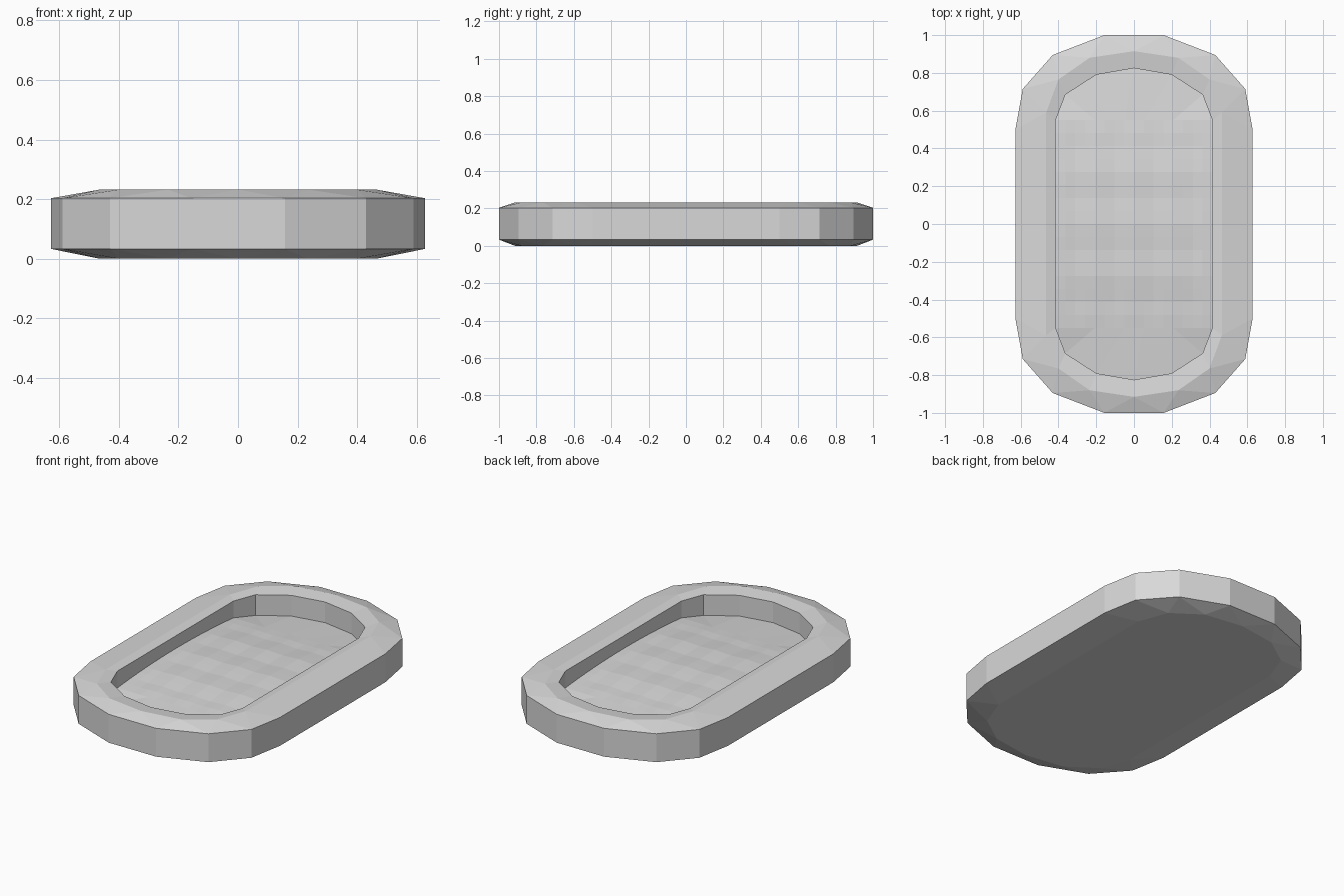
import bpy, bmesh
from math import cos, pi, atan2

cube = bpy.data.objects.get("Cube")
if cube:
    bpy.data.objects.remove(cube, do_unlink=True)

grey = bpy.data.materials.new("light grey")
grey.use_nodes = True
COLOUR = (0.69, 0.69, 0.69, 1)
grey.diffuse_color = COLOUR
grey.node_tree.nodes["Principled BSDF"].inputs["Base Color"].default_value = COLOUR


def outline(quarter):
    """Mirror a quarter outline into a full loop, ordered by angle."""
    points = {(sx * x + 0.0, sy * y) for x, y in quarter for sx in (1, -1) for sy in (1, -1)}
    return sorted(points, key=lambda p: atan2(p[1], p[0]))


def ring(bm, points, z):
    return [bm.verts.new((x, y, z)) for x, y in points]


def stitch(bm, a, b, closed=True):
    """Join two rows with different point counts, always taking the shorter diagonal."""
    if closed:
        start = min(range(len(b)), key=lambda k: (b[k].co - a[0].co).length)
        b = b[start:] + b[:start]
        a, b = a + a[:1], b + b[:1]
    i = j = 0
    while i < len(a) - 1 or j < len(b) - 1:
        step_a = (a[i + 1].co - b[j].co).length if i < len(a) - 1 else 99
        step_b = (b[j + 1].co - a[i].co).length if j < len(b) - 1 else 99
        if step_a < step_b:
            bm.faces.new((a[i], a[i + 1], b[j]))
            i += 1
        else:
            bm.faces.new((a[i], b[j + 1], b[j]))
            j += 1


def finish(name, bm):
    mesh = bpy.data.meshes.new(name)
    bm.to_mesh(mesh)
    bm.free()
    mesh.materials.append(grey)
    obj = bpy.data.objects.new(name, mesh)
    bpy.context.collection.objects.link(obj)


outer = outline([(0.157, 1.0), (0.43, 0.895), (0.589, 0.715), (0.628, 0.5)])
ridge = outline([(0, 0.915), (0.235, 0.88), (0.4, 0.765), (0.465, 0.59)])
inner_quarter = [(0, 0.825), (0.2, 0.79), (0.363, 0.685), (0.415, 0.55)]
inner = outline(inner_quarter)

# Shell: bottom, bevelled outer wall, rounded rim and recess wall
bm = bmesh.new()
rows = [ring(bm, p, z) for p, z in
        ((ridge, 0), (outer, 0.033), (outer, 0.203), (ridge, 0.232), (inner, 0.221), (inner, 0.095))]
bm.faces.new(rows[0])
for low, high in zip(rows, rows[1:]):
    if len(low) == len(high):
        for k in range(len(low)):
            n = (k + 1) % len(low)
            bm.faces.new((low[k], low[n], high[n], high[k]))
    else:
        stitch(bm, low, high)
bmesh.ops.recalc_face_normals(bm, faces=bm.faces)
finish("tray_shell", bm)

# Floor: softly domed quilted middle with plain fans running to the rounded ends
NX, NY, HALF_X, HALF_Y = 16, 16, 0.415, 0.55
bm = bmesh.new()
grid = []
for j in range(NY + 1):
    v = 2 * j / NY - 1
    row = []
    for i in range(NX + 1):
        u = 2 * i / NX - 1
        bump = 0.003 * (cos(4 * pi * u) + cos(4 * pi * v)) * (1 - v ** 8) * (1 - u ** 8)
        row.append(bm.verts.new((u * HALF_X, v * HALF_Y, 0.12 + 0.025 * (1 - v * v) + bump)))
    grid.append(row)
for a, b in zip(grid, grid[1:]):
    for i in range(NX):
        bm.faces.new((a[i], a[i + 1], b[i + 1], b[i]))
for side, row in ((-1, grid[0]), (1, grid[-1])):
    arc = [(-x, y) for x, y in inner_quarter[2:0:-1]] + inner_quarter[:3]
    stitch(bm, row, ring(bm, [(x, side * y) for x, y in arc], 0.097), closed=False)
bmesh.ops.recalc_face_normals(bm, faces=bm.faces)
if sum(f.normal.z for f in bm.faces) < 0:
    bmesh.ops.reverse_faces(bm, faces=bm.faces)
finish("quilted_floor", bm)
